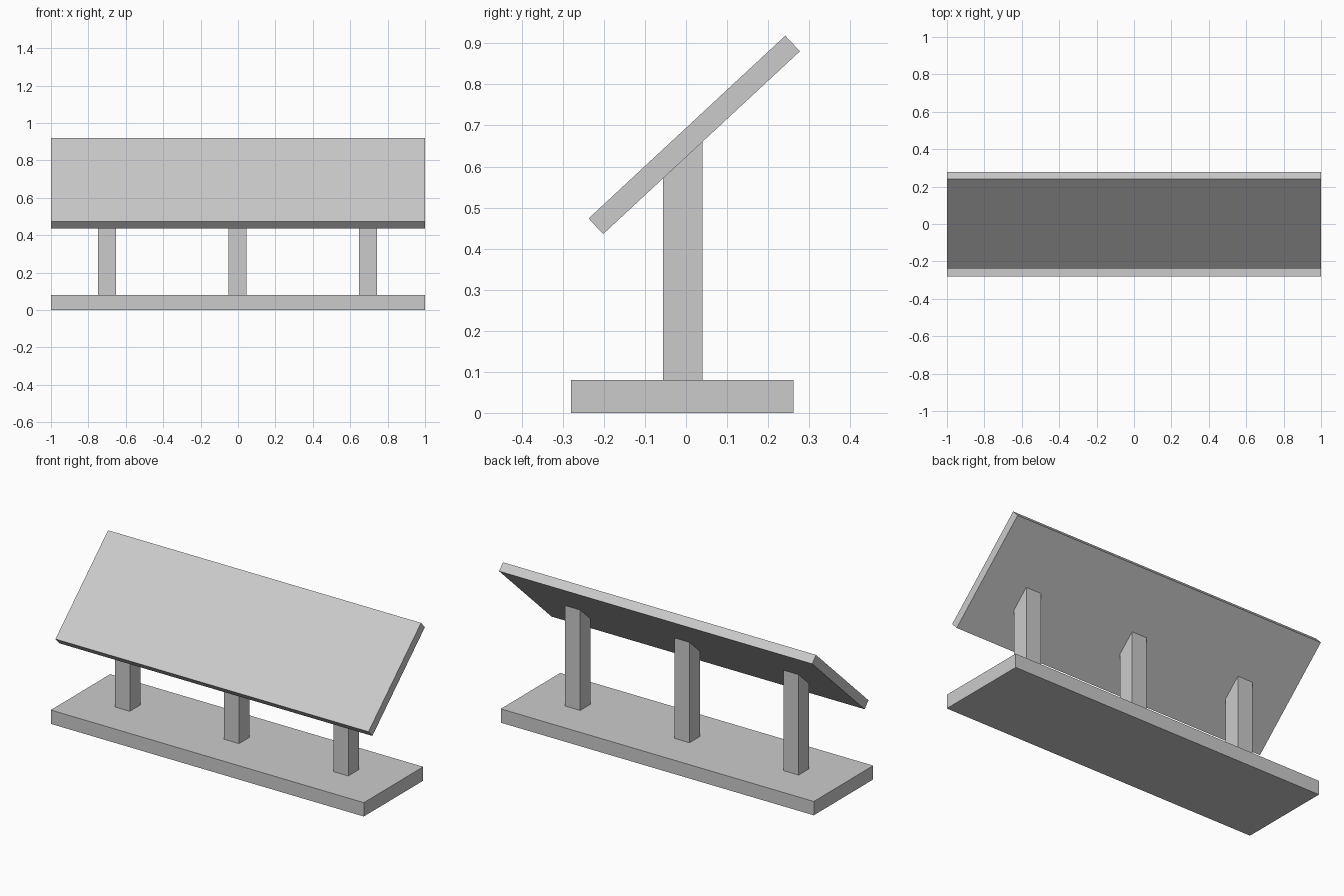
import bpy, bmesh, math
from mathutils import Matrix

cube = bpy.data.objects.get("Cube")
if cube:
    bpy.data.objects.remove(cube, do_unlink=True)

grey = bpy.data.materials.new("light_grey")
grey.use_nodes = True
colour = (0.6, 0.6, 0.6, 1)
grey.diffuse_color = colour
grey.node_tree.nodes["Principled BSDF"].inputs["Base Color"].default_value = colour

PITCH = math.atan2(0.445, 0.479)
PANEL_Y, PANEL_Z = 0.02, 0.677
THICK = 0.052


def box(name, size, centre, tilt=0.0, shape=None):
    bm = bmesh.new()
    bmesh.ops.create_cube(bm, size=1)
    bmesh.ops.transform(bm, matrix=Matrix.Translation(centre) @ Matrix.Rotation(tilt, 4, 'X')
                        @ Matrix.Diagonal((*size, 1)), verts=bm.verts)
    if shape:
        for v in bm.verts:
            shape(v)
    mesh = bpy.data.meshes.new(name)
    bm.to_mesh(mesh)
    bm.free()
    mesh.materials.append(grey)
    obj = bpy.data.objects.new(name, mesh)
    bpy.context.collection.objects.link(obj)
    return obj


# Slope the top of a post to meet the underside of the panel
def meet_panel(v):
    if v.co.z > 0.3:
        drop = THICK / 2 / math.cos(PITCH)
        v.co.z = PANEL_Z + (v.co.y - PANEL_Y) * math.tan(PITCH) - drop + 0.002


# Base slab
box("base", (2, 0.542, 0.08), (0, -0.009, 0.04))

# Tilted panel
box("panel", (2, 0.654, THICK), (0, PANEL_Y, PANEL_Z), PITCH)

# Three posts
for side, x in (("right", -0.7), ("middle", -0.002), ("left", 0.696)):
    box(side + "_post", (0.096, 0.096, 0.55), (x, -0.008, 0.35), shape=meet_panel)
